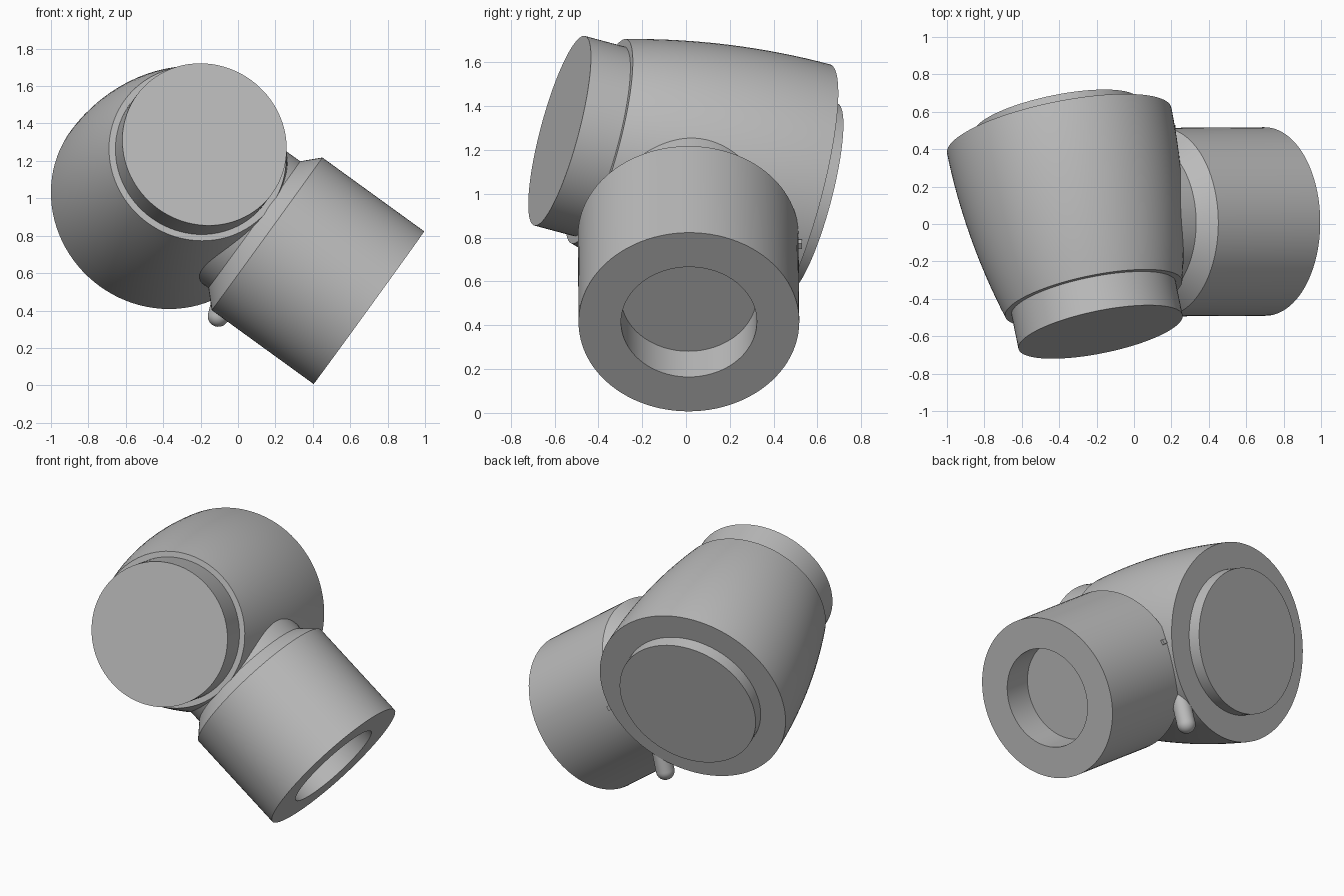
import bpy, bmesh, math
from mathutils import Vector

cube = bpy.data.objects.get("Cube")
if cube:
    bpy.data.objects.remove(cube, do_unlink=True)

grey = bpy.data.materials.new("plain_grey")
grey.use_nodes = True
COLOUR = (0.5, 0.5, 0.5, 1)
grey.diffuse_color = COLOUR
grey.node_tree.nodes["Principled BSDF"].inputs["Base Color"].default_value = COLOUR


def finish(name, bm, location, axis):
    """Turn a bmesh into an object whose local z points along axis."""
    bmesh.ops.recalc_face_normals(bm, faces=bm.faces)
    mesh = bpy.data.meshes.new(name)
    bm.to_mesh(mesh)
    bm.free()
    mesh.materials.append(grey)
    obj = bpy.data.objects.new(name, mesh)
    bpy.context.collection.objects.link(obj)
    obj.location = location
    obj.rotation_euler = Vector(axis).to_track_quat('Z', 'Y').to_euler()
    bpy.ops.object.select_all(action='DESELECT')
    obj.select_set(True)
    bpy.context.view_layer.objects.active = obj
    bpy.ops.object.shade_smooth_by_angle(angle=math.radians(25))
    return obj


def lathe(name, profile, location, axis, steps=96):
    """Revolve (radius, height) points about the axis."""
    bm = bmesh.new()
    verts = [bm.verts.new((r, 0, h)) for r, h in profile]
    edges = [bm.edges.new(pair) for pair in zip(verts, verts[1:])]
    bmesh.ops.spin(bm, geom=verts + edges, cent=(0, 0, 0), axis=(0, 0, 1),
                   angle=math.tau, steps=steps, use_merge=False)
    bmesh.ops.remove_doubles(bm, verts=bm.verts, dist=0.0001)
    return finish(name, bm, location, axis)


# Main housing: a bulged barrel narrowing towards the front
back = Vector((-0.4, 0.5, 1.0))
front = Vector((-0.216, -0.397, 1.24))
barrel_axis = (front - back).normalized()
length = (front - back).length
curve = [(0.612 - 0.129 * (i / 16) ** 2, length * i / 16) for i in range(17)]
lathe("main_housing", [(0, 0)] + curve + [(0, length)], back, barrel_axis)

# Round caps at both ends of the housing
cap_radius = 0.448
for name, start, axis, height in (("front_cap", front, barrel_axis, 0.19),
                                  ("back_cap", back, -barrel_axis, 0.08)):
    lathe(name, [(0, -0.02), (cap_radius, -0.02), (cap_radius, height), (0, height)],
          start, axis)

# Side sleeve with a chamfered shoulder, a neck and a blind bore
sleeve_start = Vector((0.155, 0.01, 0.81))
sleeve_axis = Vector((0.81, 0.005, -0.587)).normalized()
sleeve_length = 0.673
lathe("side_sleeve", [(0, -0.45), (0.418, -0.45), (0.418, -0.084), (0.504, 0),
                      (0.504, sleeve_length), (0.31, sleeve_length),
                      (0.31, sleeve_length - 0.2), (0, sleeve_length - 0.2)],
      sleeve_start, sleeve_axis)

# Rounded finger tucked between the housing and the sleeve
tip = Vector((-0.105, 0.37, 0.37))
finger_axis = Vector((0.1, -0.01, 0.38))
radius = 0.057
dome = [(radius * math.sin(a), -radius * math.cos(a))
        for a in (math.pi / 2 * i / 8 for i in range(9))]
lathe("rounded_finger", dome + [(radius, 0.38), (0, 0.38)], tip, finger_axis, 32)

# Small locating tab on the sleeve
bm = bmesh.new()
bmesh.ops.create_cube(bm, size=0.03)
finish("locating_tab", bm, (0.2, 0.515, 0.77), sleeve_axis)
